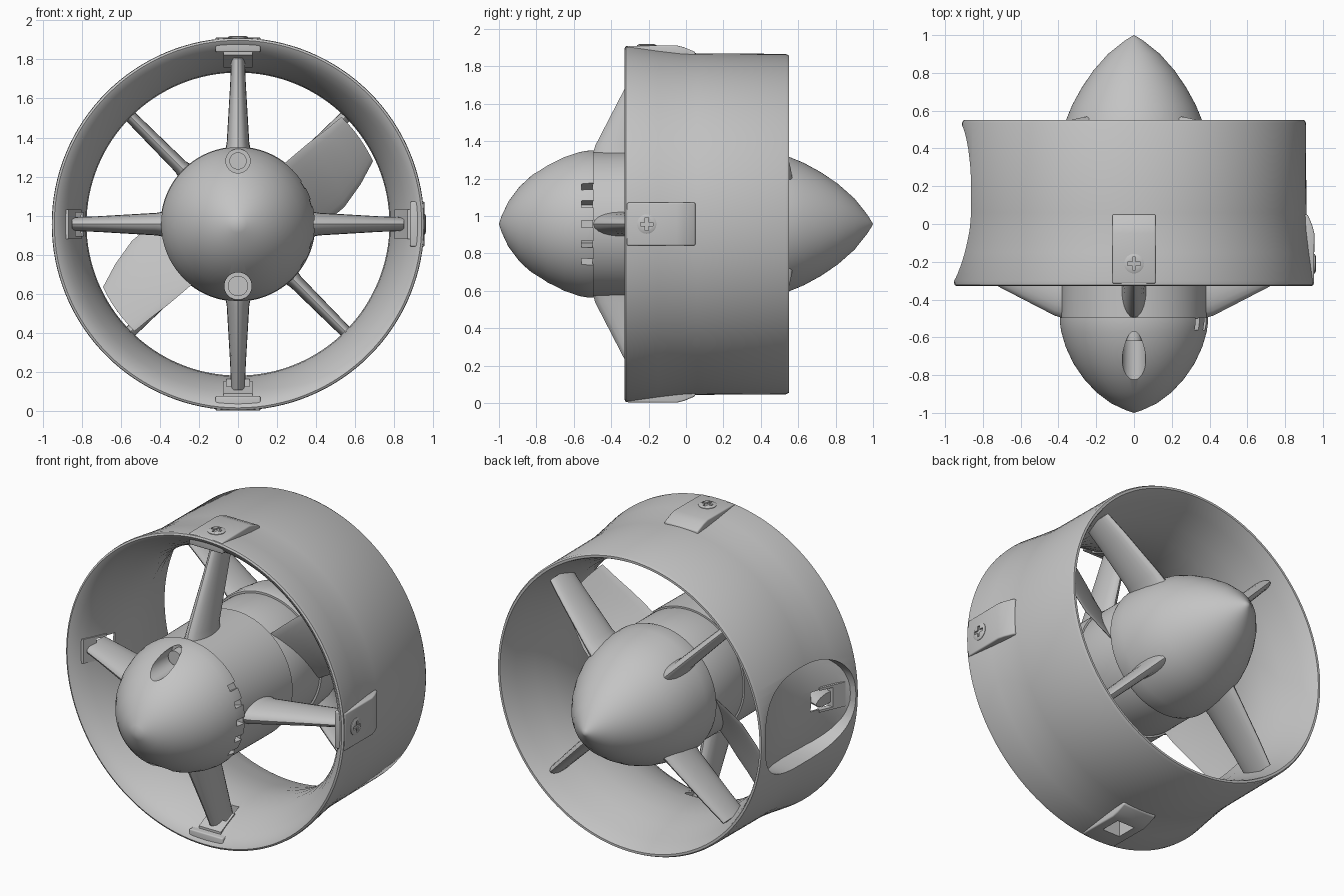
import bpy, bmesh, math
from mathutils import Vector

if "Cube" in bpy.data.objects:
    bpy.data.objects.remove(bpy.data.objects["Cube"])

CZ = 0.957                      # height of the fan axis
UP, LEFT, DOWN, RIGHT = 90, 0, 270, 180
parts, cutters = [], []

metal = bpy.data.materials.new("grey metal")
metal.use_nodes = True
GREY = (0.55, 0.55, 0.55, 1)
metal.diffuse_color = GREY
metal.node_tree.nodes["Principled BSDF"].inputs["Base Color"].default_value = GREY


def place(r, t, y, angle):
    """Point at radius r, tangential offset t and depth y, turned about the axis."""
    a = math.radians(angle)
    c, s = math.cos(a), math.sin(a)
    return Vector((r * c - t * s, y, CZ + r * s + t * c))


def finish(name, bm, cutter=False):
    bmesh.ops.remove_doubles(bm, verts=bm.verts, dist=1e-5)
    bmesh.ops.recalc_face_normals(bm, faces=bm.faces)
    mesh = bpy.data.meshes.new(name)
    bm.to_mesh(mesh)
    bm.free()
    ob = bpy.data.objects.new(name, mesh)
    bpy.context.collection.objects.link(ob)
    mesh.materials.append(metal)
    ob.hide_render = cutter
    (cutters if cutter else parts).append(ob)
    return ob


def loft(name, loops, cutter=False):
    """Skin a row of closed loops and cap both ends."""
    bm = bmesh.new()
    rings = [[bm.verts.new(p) for p in loop] for loop in loops]
    for a, b in zip(rings, rings[1:]):
        for i in range(len(a)):
            j = (i + 1) % len(a)
            bm.faces.new((a[i], a[j], b[j], b[i]))
    bm.faces.new(rings[0])
    bm.faces.new(rings[-1])
    return finish(name, bm, cutter)


def revolve(name, profile, cutter=False, closed=True, steps=128):
    """Spin a (y, radius) profile around the axis."""
    bm = bmesh.new()
    vs = [bm.verts.new((r, y, CZ)) for y, r in profile]
    es = [bm.edges.new(p) for p in zip(vs, vs[1:])]
    if closed:
        es.append(bm.edges.new((vs[-1], vs[0])))
    bmesh.ops.spin(bm, geom=vs + es, cent=(0, 0, CZ), axis=(0, 1, 0),
                   angle=math.tau, steps=steps)
    return finish(name, bm, cutter)


def prism(name, profile, half, angle, cutter=False):
    """Extrude a (y, radius) outline sideways by +-half."""
    return loft(name, [[place(r, t, y, angle) for y, r in profile]
                       for t in (-half, half)], cutter)


def box(name, y0, y1, r0, r1, half, angle, cutter=False):
    return prism(name, [(y0, r0), (y1, r0), (y1, r1), (y0, r1)], half, angle, cutter)


def section(r, lead, trail, h, n=20):
    """Elliptic section between (angle, y) leading and trailing edges."""
    (a0, y0), (a1, y1) = lead, trail
    d = Vector((math.radians(a1 - a0) * r, y1 - y0)).normalized()
    pts = []
    for k in range(n):
        q = math.tau * k / n
        s, off = (1 - math.cos(q)) / 2, h * math.sin(q)
        a = a0 + (a1 - a0) * s - math.degrees(d.y * off / r)
        pts.append(place(r, 0, y0 + (y1 - y0) * s + d.x * off, a))
    return pts


def cylinder(name, r, y0, y1, x, z, cutter=False):
    loops = [[Vector((x + r * math.cos(q), y, z + r * math.sin(q)))
              for q in (math.tau * i / 32 for i in range(32))] for y in (y0, y1)]
    return loft(name, loops, cutter)


def modify(ob, tool, op="DIFFERENCE"):
    m = ob.modifiers.new("cut", "BOOLEAN")
    m.operation, m.object, m.solver = op, tool, "EXACT"


def soften(ob, width):
    m = ob.modifiers.new("bevel", "BEVEL")
    m.width, m.segments, m.limit_method = width, 3, "ANGLE"


# Duct ring with a flared throat
inner = [(-0.32, 0.925), (-0.29, 0.893), (-0.24, 0.86), (-0.17, 0.827), (-0.09, 0.798),
         (0, 0.78), (0.1, 0.775), (0.2, 0.782), (0.32, 0.81), (0.45, 0.85), (0.54, 0.882)]
outer = [(0.55, 0.888), (0.55, 0.902), (0.535, 0.91), (0.06, 0.913), (-0.03, 0.918),
         (-0.15, 0.932), (-0.3, 0.953), (-0.322, 0.951), (-0.328, 0.94)]
duct = revolve("duct_ring", inner + outer)

# Opened panel on the right flank, leaving the inner skin
panel = revolve("panel_cutter", [(y, r + 0.012) for y, r in inner]
                + [(0.6, 1.2), (-0.4, 1.2)], True)


def rounded(q, size):
    v = math.cos(q)
    return size * math.copysign(abs(v) ** 0.8, v)


outline = [[Vector((x, 0.11 + rounded(q, 0.41), CZ + rounded(q - math.pi / 2, 0.3)))
            for q in (math.tau * i / 64 for i in range(64))] for x in (-1.15, -0.5)]
modify(panel, loft("panel_outline", outline, True), "INTERSECT")
modify(duct, panel)

# Raised strut mounts on the duct, some with screws and some open
pad_shape = [(-0.315, 0.88), (-0.315, 0.953), (-0.05, 0.955), (-0.01, 0.945),
             (0.05, 0.92), (0.05, 0.88)]
foot_shape = [(-0.275, 0.9), (-0.275, 0.866), (-0.14, 0.802), (-0.12, 0.83)]
for side, angle in (("top", UP), ("left", LEFT), ("bottom", DOWN), ("right", RIGHT)):
    foot = prism(side + "_strut_foot", foot_shape, 0.075, angle)
    pad = None
    if side != "right":
        pad = prism(side + "_mount_pad", pad_shape, 0.115, angle)
        soften(pad, 0.008)
    if side in ("right", "bottom"):
        hole = box(side + "_hole_cutter", -0.2, -0.07, 0.6, 1.1, 0.06, angle, True)
        for ob in (duct, foot, pad):
            if ob:
                modify(ob, hole)
    else:
        rim = [[place(r, 0.052 * k * math.cos(q), -0.21 + 0.052 * k * math.sin(q), angle)
                for q in (math.tau * i / 24 for i in range(24))]
               for r, k in ((0.94, 1), (0.957, 1), (0.963, 0.75))]
        screw = loft(side + "_screw", rim)
        for w, l in ((0.009, 0.034), (0.034, 0.009)):
            modify(screw, box("screw_cross", -0.21 - l, -0.21 + l, 0.945, 1, w, angle, True))

# Nose cone with two axial screw bores and side vents
nose = revolve("nose_cone", [(-1, 0), (-0.985, 0.045), (-0.95, 0.12), (-0.89, 0.2),
                             (-0.82, 0.265), (-0.74, 0.32), (-0.65, 0.362), (-0.57, 0.385),
                             (-0.52, 0.393), (-0.495, 0.393), (-0.495, 0)], closed=False)
for z, r in ((1.28, 0.062), (0.64, 0.07)):
    modify(nose, cylinder("bore_cutter", r, -1.1, -0.56, 0, z, True))
    cylinder("nose_screw", r - 0.018, -0.62, -0.54, 0, z)
for angle in (-31, -16, 0, 16, 31):
    modify(nose, box("vent_cutter", -0.56, -0.48, 0.3, 0.5, 0.019, angle, True))

# Hub: motor body, propeller hub and tail cone
revolve("motor_body", [(-0.5, 0), (-0.5, 0.384), (-0.1, 0.388), (-0.02, 0.388),
                       (-0.02, 0)], closed=False)
revolve("propeller_hub", [(-0.03, 0), (-0.03, 0.375), (-0.01, 0.38), (0.25, 0.38),
                          (0.27, 0.375), (0.27, 0)], closed=False)
revolve("tail_cone", [(0.26, 0), (0.26, 0.39), (0.28, 0.396), (0.36, 0.394), (0.46, 0.382),
                      (0.55, 0.36), (0.63, 0.327), (0.72, 0.278), (0.81, 0.217),
                      (0.9, 0.138), (0.97, 0.05), (0.99, 0.018), (1, 0)], closed=False)

# Front struts, swept back towards the duct
for side, angle in (("top", UP), ("left", LEFT), ("bottom", DOWN), ("right", RIGHT)):
    loft(side + "_front_strut",
         [section(r, (angle, y0), (angle, y1), h) for r, y0, y1, h in
          ((0.37, -0.5, -0.2, 0.068), (0.42, -0.485, -0.2, 0.058),
           (0.72, -0.33, -0.1, 0.04), (0.85, -0.265, -0.06, 0.035))])

# Rear struts on the diagonals
for i in range(4):
    angle = 45 + 90 * i
    loft("rear_strut_%d" % (i + 1),
         [section(r, (angle, y0), (angle, y1), h) for r, y0, y1, h in
          ((0.34, 0.29, 0.57, 0.055), (0.42, 0.3, 0.56, 0.038),
           (0.7, 0.29, 0.51, 0.033), (0.84, 0.28, 0.48, 0.03))])

# Two broad twisted propeller blades
for i in range(2):
    turn = 180 * i
    loft("propeller_blade_%d" % (i + 1),
         [section(r, (a0 + turn, y0), (a1 + turn, y1), 0.012) for r, a0, a1, y0, y1 in
          ((0.35, 54, -8, -0.01, 0.25), (0.45, 51, 1, 0, 0.25),
           (0.55, 49, 9, 0.02, 0.23), (0.66, 47, 18, 0.04, 0.21),
           (0.762, 46, 25, 0.06, 0.19))])

# Bake the cuts, drop the cutters and smooth the curved faces
bpy.context.view_layer.update()
graph = bpy.context.evaluated_depsgraph_get()
baked = [(ob, bpy.data.meshes.new_from_object(ob.evaluated_get(graph)))
         for ob in parts if ob.modifiers]
for ob, mesh in baked:
    ob.modifiers.clear()
    ob.data = mesh
for ob in cutters:
    bpy.data.objects.remove(ob)
bpy.ops.object.select_all(action="DESELECT")
for ob in parts:
    ob.select_set(True)
bpy.context.view_layer.objects.active = duct
bpy.ops.object.shade_smooth_by_angle(angle=math.radians(35))
